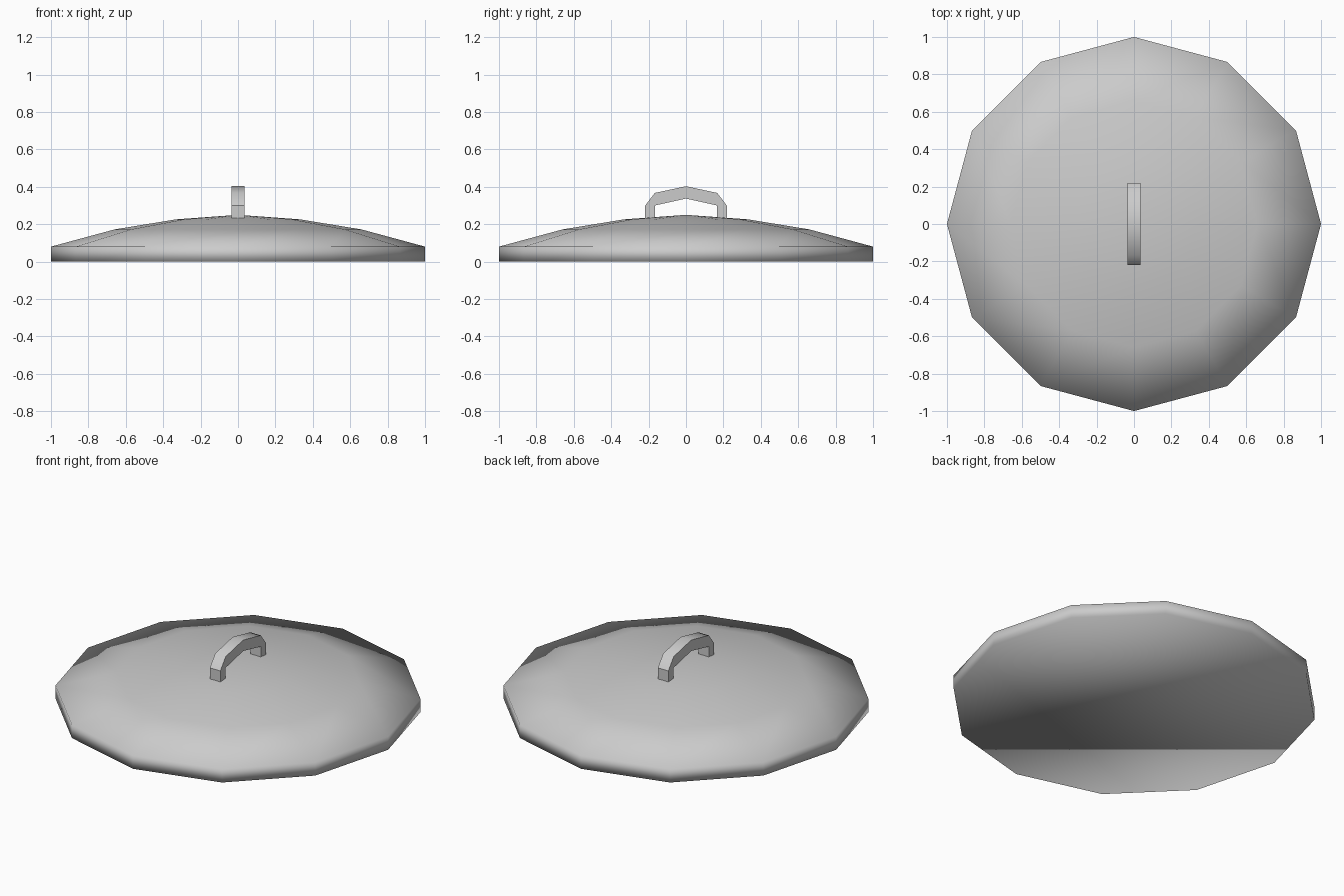
import bpy, bmesh
from math import cos, sin, pi

if "Cube" in bpy.data.objects:
    bpy.data.objects.remove(bpy.data.objects["Cube"])

SIDES = 12


def finish(bm, name):
    bmesh.ops.recalc_face_normals(bm, faces=bm.faces)
    mesh = bpy.data.meshes.new(name)
    bm.to_mesh(mesh)
    bm.free()
    obj = bpy.data.objects.new(name, mesh)
    bpy.context.collection.objects.link(obj)
    return obj


# Lid: shallow 12-sided dome on a short rim, closed flat below, fully smooth
profile = [(1.0, 0.0), (1.0, 0.08), (0.66, 0.172), (0.33, 0.226)]
bm = bmesh.new()
rings = [[bm.verts.new((r * cos(2 * pi * i / SIDES), r * sin(2 * pi * i / SIDES), z))
          for i in range(SIDES)] for r, z in profile]
apex = bm.verts.new((0, 0, 0.25))
for i in range(SIDES):
    j = (i + 1) % SIDES
    for low, high in zip(rings, rings[1:]):
        bm.faces.new((low[i], low[j], high[j], high[i]))
    bm.faces.new((rings[-1][i], rings[-1][j], apex))
bm.faces.new(rings[0][::-1])
for f in bm.faces:
    f.smooth = True
finish(bm, "lid")

# Handle: arched strap with two square feet, extruded across x
half_outer = [(0.218, 0.232), (0.218, 0.30), (0.167, 0.367)]
half_inner = [(0.167, 0.30), (0.167, 0.232)]


def mirrored(points):
    return [(-y, z) for y, z in reversed(points)]


outline = (half_outer + [(0.0, 0.403)] + mirrored(half_outer)
           + mirrored(half_inner) + [(0.0, 0.337)] + half_inner)
bm = bmesh.new()
side = bm.faces.new([bm.verts.new((-0.035, y, z)) for y, z in outline])
extruded = bmesh.ops.extrude_face_region(bm, geom=[side], use_keep_orig=True)
bmesh.ops.translate(bm, vec=(0.07, 0, 0),
                    verts=[v for v in extruded["geom"] if isinstance(v, bmesh.types.BMVert)])
# Soft shading only along the arch; feet and sides stay crisp
for f in bm.faces:
    f.smooth = True
for e in bm.edges:
    a, b = e.verts
    across = abs(a.co.x - b.co.x) > 0.01
    e.smooth = across and a.co.z > 0.31
finish(bm, "handle")
